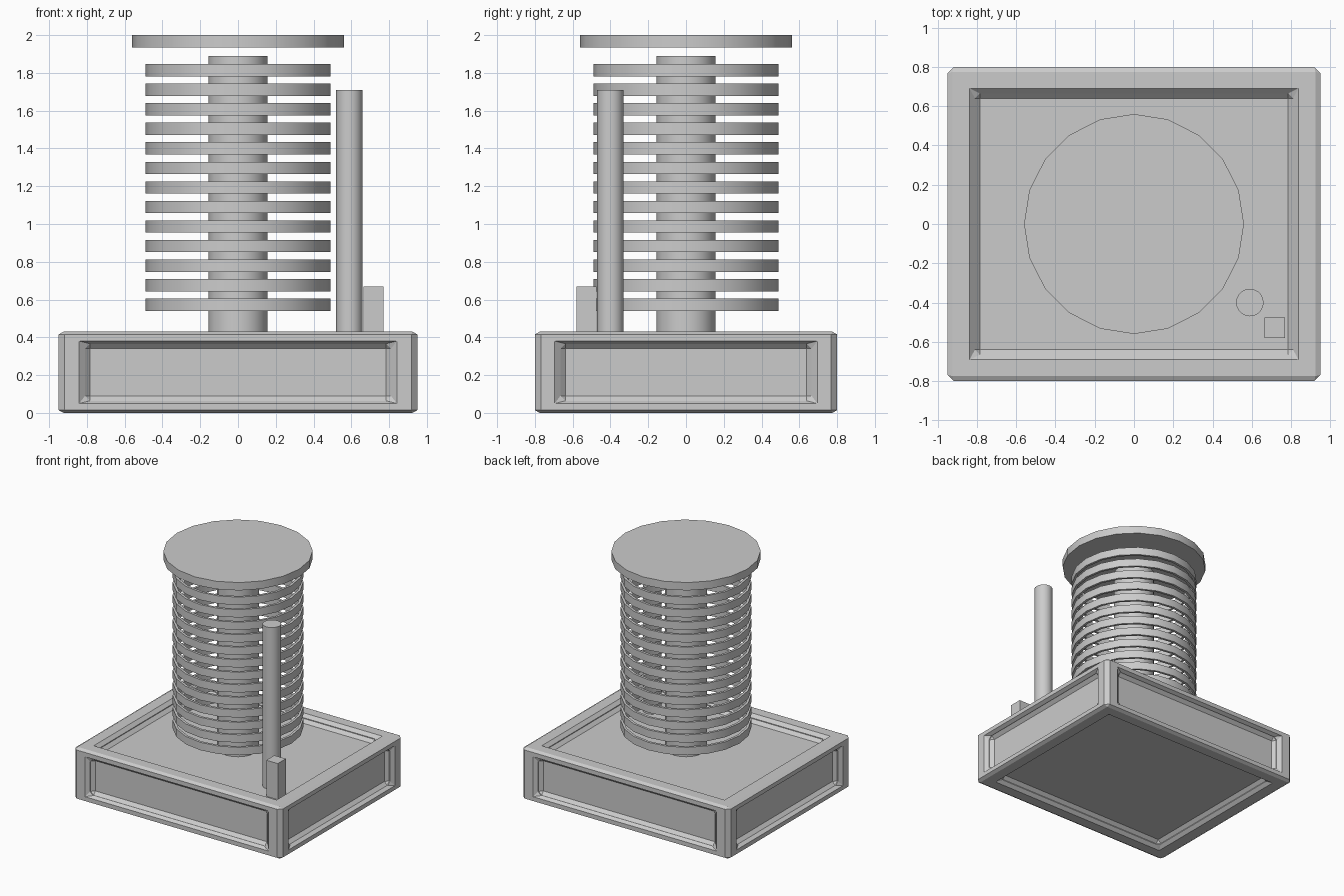
import bpy, bmesh
from math import cos, sin, pi, radians

if "Cube" in bpy.data.objects:
    bpy.data.objects.remove(bpy.data.objects["Cube"])


def add_object(name, bm, smooth=False):
    mesh = bpy.data.meshes.new(name)
    bmesh.ops.recalc_face_normals(bm, faces=bm.faces)
    bm.to_mesh(mesh)
    bm.free()
    obj = bpy.data.objects.new(name, mesh)
    bpy.context.collection.objects.link(obj)
    if smooth:
        bpy.ops.object.select_all(action='DESELECT')
        obj.select_set(True)
        bpy.context.view_layer.objects.active = obj
        bpy.ops.object.shade_smooth_by_angle(angle=radians(30))
    return obj


def box(name, lo, hi):
    bm = bmesh.new()
    bmesh.ops.create_cube(bm, size=1)
    for v in bm.verts:
        v.co = [l + (c + 0.5) * (h - l) for l, h, c in zip(lo, hi, v.co)]
    return add_object(name, bm)


def cylinder(name, x, y, r, z0, z1, sides):
    bm = bmesh.new()
    rings = [[bm.verts.new((x + r * cos(2 * pi * i / sides), y + r * sin(2 * pi * i / sides), z))
              for i in range(sides)] for z in (z0, z1)]
    for i in range(sides):
        j = (i + 1) % sides
        bm.faces.new((rings[0][i], rings[0][j], rings[1][j], rings[1][i]))
    for ring in rings:
        bm.faces.new(ring)
    return add_object(name, bm, smooth=True)


def hoop(name, r_in, r_out, z0, z1, sides):
    bm = bmesh.new()
    profile = [(r_in, z0), (r_out, z0), (r_out, z1), (r_in, z1)]
    grid = [[bm.verts.new((r * cos(2 * pi * i / sides), r * sin(2 * pi * i / sides), z))
             for r, z in profile] for i in range(sides)]
    for i in range(sides):
        a, b = grid[i], grid[(i + 1) % sides]
        for k in range(4):
            m = (k + 1) % 4
            bm.faces.new((a[k], a[m], b[m], b[k]))
    return add_object(name, bm, smooth=True)


# Base: box with a recessed panel in every face, all edges chamfered
base = box("base", (-0.95, -0.80, 0), (0.95, 0.80, 0.43))
bm = bmesh.new()
bm.from_mesh(base.data)
margin = (0.14, 0.135, 0.064)
depth = 0.058
centre = (0, 0, 0.215)
half = (0.95, 0.80, 0.215)
for face in list(bm.faces):
    axis = max(range(3), key=lambda a: abs(face.normal[a]))
    normal = face.normal.copy()
    for step in range(2):
        bmesh.ops.inset_region(bm, faces=[face], thickness=0.02)
        for v in face.verts:
            for a in range(3):
                if a != axis:
                    s = 1 if v.co[a] > centre[a] else -1
                    v.co[a] = centre[a] + s * (half[a] - margin[a])
            v.co[axis] = centre[axis] + normal[axis] * (half[axis] - step * depth)
bm.to_mesh(base.data)
bm.free()
bevel = base.modifiers.new("chamfer", 'BEVEL')
bevel.width = 0.026
bevel.segments = 1
bevel.limit_method = 'ANGLE'

# Central column, stacked hoops and lid
cylinder("column", 0, 0, 0.157, 0.37, 1.89, 20)
for i in range(13):
    z = 0.54 + i * 0.1035
    hoop(f"hoop_{i + 1}", 0.47, 0.49, z, z + 0.065, 20)
cylinder("lid", 0, 0, 0.56, 1.935, 2.0, 20)

# Side post and small block
cylinder("side_post", 0.59, -0.40, 0.07, 0.37, 1.71, 20)
box("small_block", (0.665, -0.58, 0.37), (0.77, -0.475, 0.67))
